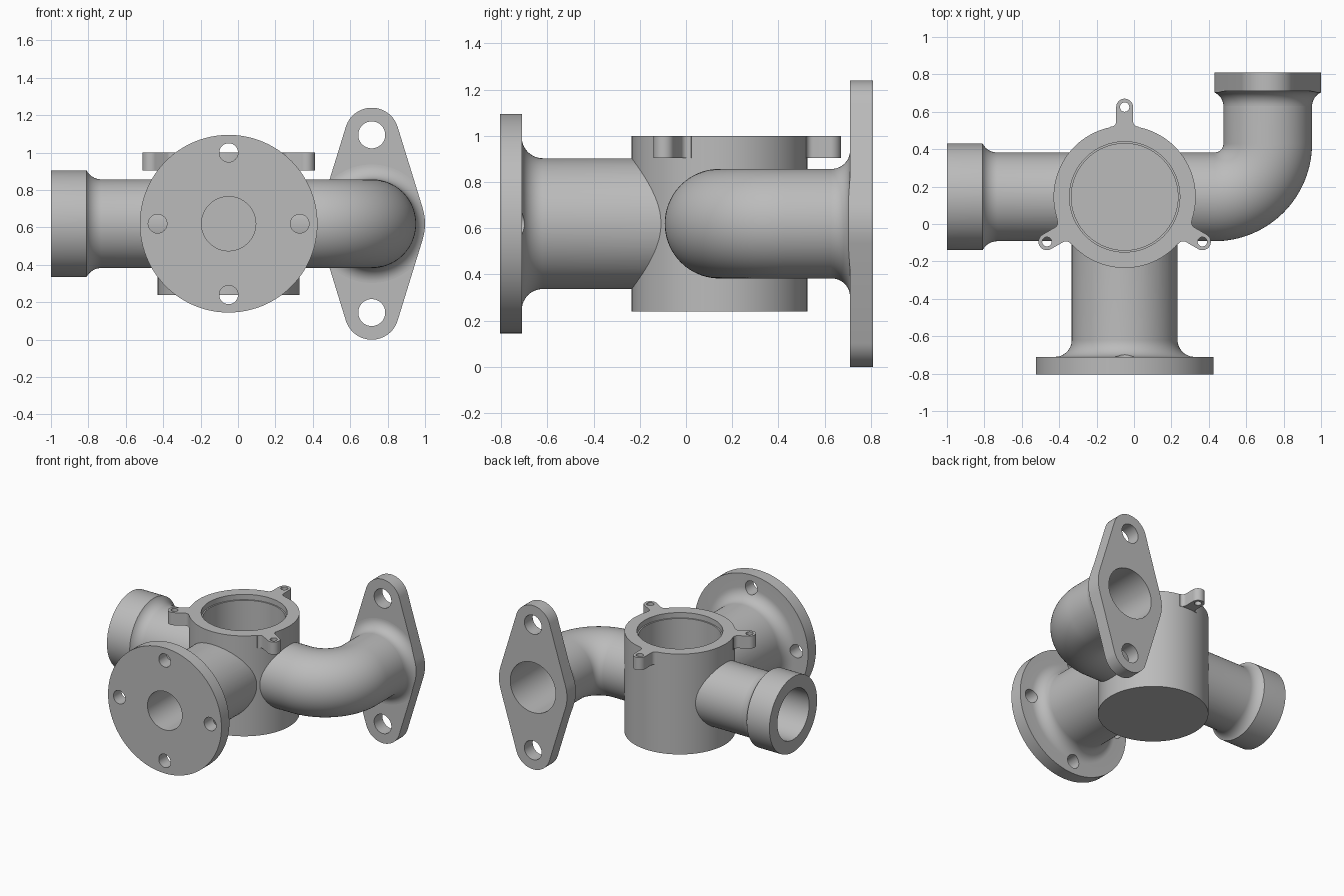
import bpy, bmesh
from math import sin, cos, pi, radians
from mathutils import Vector
from mathutils.geometry import convex_hull_2d

if "Cube" in bpy.data.objects:
    bpy.data.objects.remove(bpy.data.objects["Cube"])

SEGMENTS = 96
X, Y, Z = Vector((1, 0, 0)), Vector((0, 1, 0)), Vector((0, 0, 1))
HUB = Vector((-0.05, 0.145, 0.62))       # where the pipe axes meet
BASE = Vector((HUB.x, HUB.y, 0))
OUTLET = Vector((0.715, 0, 0.62))        # axis of the rear outlet

metal = bpy.data.materials.new("grey_metal")
metal.use_nodes = True
metal.diffuse_color = (0.5, 0.5, 0.5, 1)
metal.node_tree.nodes["Principled BSDF"].inputs["Base Color"].default_value = (0.5, 0.5, 0.5, 1)


def finish(name, bm):
    bmesh.ops.recalc_face_normals(bm, faces=bm.faces)
    mesh = bpy.data.meshes.new(name)
    bm.to_mesh(mesh)
    bm.free()
    mesh.materials.append(metal)
    obj = bpy.data.objects.new(name, mesh)
    bpy.context.collection.objects.link(obj)
    return obj


def sweep(name, stations, closed=False):
    """Skin rings given as (centre, axis, radius); cap the ends or close the loop."""
    bm = bmesh.new()
    rings = []
    for centre, axis, radius in stations:
        up = X if abs(axis.z) > 0.9 else Z
        side = axis.cross(up)
        angles = [2 * pi * i / SEGMENTS for i in range(SEGMENTS)]
        rings.append([bm.verts.new(centre + radius * (cos(a) * side + sin(a) * up)) for a in angles])
    pairs = list(zip(rings, rings[1:]))
    if closed:
        pairs.append((rings[-1], rings[0]))
    else:
        bm.faces.new(rings[0])
        bm.faces.new(rings[-1])
    for a, b in pairs:
        for i in range(SEGMENTS):
            j = (i + 1) % SEGMENTS
            bm.faces.new((a[i], a[j], b[j], b[i]))
    return finish(name, bm)


def lathe(name, origin, axis, profile, closed=False):
    return sweep(name, [(origin + axis * d, axis, r) for d, r in profile], closed)


def plate(name, outline, origin, u, v, depth):
    bm = bmesh.new()
    face = bm.faces.new([bm.verts.new(origin + u * p[0] + v * p[1]) for p in outline])
    extruded = bmesh.ops.extrude_face_region(bm, geom=[face], use_keep_orig=True)["geom"]
    bmesh.ops.translate(bm, verts=[g for g in extruded if isinstance(g, bmesh.types.BMVert)], vec=depth)
    return finish(name, bm)


def boolean(obj, tools, operation="DIFFERENCE"):
    """Apply the cutters to the part, then discard them."""
    for tool in tools:
        tool.hide_render = True
        mod = obj.modifiers.new("cut", "BOOLEAN")
        mod.object, mod.operation, mod.solver = tool, operation, "EXACT"
    bpy.context.view_layer.update()
    mesh = bpy.data.meshes.new_from_object(obj.evaluated_get(bpy.context.evaluated_depsgraph_get()))
    obj.modifiers.clear()
    obj.data = mesh
    for tool in tools:
        bpy.data.objects.remove(tool)


def fillet(d, r, size, sweep_angle=90, steps=12):
    """Concave flare that leaves a pipe of radius r at distance d."""
    angles = [radians(sweep_angle) * i / steps for i in range(steps + 1)]
    return [(d + size * sin(a), r + size * (1 - cos(a))) for a in angles]


def circle(cx, cy, r, start=0, end=360, steps=64):
    angles = [radians(start + (end - start) * i / steps) for i in range(steps + 1)]
    return [(cx + r * cos(a), cy + r * sin(a)) for a in angles]


def hole(origin, axis, start, end, r):
    return lathe("hole_cutter", origin, axis, [(start, r), (end, r)])


def clear_chamber(pipe):
    boolean(pipe, [hole(BASE, Z, 0, 1.2, 0.33)])


parts = []

# Central cup with a stepped rim
parts.append(lathe("central_cup", BASE, Z, [
    (0.24, 0.38), (1, 0.38), (1, 0.295), (0.96, 0.295), (0.96, 0.285), (0.34, 0.285)]))

# Three screw ears around the rim
root = circle(0.405, 0.075, 0.03, 180, 270, 8)
half = [(0.345, 0.075)] + root + circle(0.48, 0, 0.045, 90, 0, 16)
ear_outline = half + [(x, -y) for x, y in reversed(half[:-1])]
for label, angle in (("back", 90), ("right", 210), ("left", 330)):
    out = Vector((cos(radians(angle)), sin(radians(angle)), 0))
    ear = plate(label + "_ear", ear_outline, BASE + Z * 0.905, out, Z.cross(out), Z * 0.095)
    boolean(ear, [hole(BASE + out * 0.48, Z, 0.8, 1.1, 0.025)])
    parts.append(ear)

# Front pipe with its round bolted flange
front = lathe("front_flanged_pipe", HUB, -Y, [(0.15, 0.283)] + fillet(0.765, 0.283, 0.09) + [
    (0.855, 0.475), (0.95, 0.475), (0.95, 0.145), (0.385, 0.145)])
clear_chamber(front)
boolean(front, [hole(HUB + offset * 0.38, -Y, 0.8, 1.1, 0.05) for offset in (X, -X, Z, -Z)])
parts.append(front)

# Right pipe with a thicker collar
collar = lathe("right_collar_pipe", HUB, -X, [(0.15, 0.237)] + fillet(0.68, 0.237, 0.09, 62) + [
    (0.765, 0.285), (0.95, 0.285), (0.95, 0.19), (0.385, 0.19)])
clear_chamber(collar)
parts.append(collar)

# Left elbow turning to the back
BEND = Vector((0.43, 0.43, 0.62))
path = []
for i in range(33):
    a = pi / 2 * i / 32
    path.append((BEND + 0.285 * (sin(a) * X - cos(a) * Y), cos(a) * X + sin(a) * Y))
path.append((OUTLET + Y * 0.63, Y))
outer = [(HUB + X * 0.15, X, 0.237)] + [(c, t, 0.237) for c, t in path]
inner = [(c, t, 0.19) for c, t in reversed(path)] + [(HUB + X * 0.385, X, 0.19)]
elbow = sweep("left_elbow", outer + inner)
clear_chamber(elbow)
parts.append(elbow)

# Two-bolt diamond flange on the elbow
points = circle(0, 0, 0.285) + circle(0, 0.475, 0.145) + circle(0, -0.475, 0.145)
diamond = [points[i] for i in convex_hull_2d(points)]
flange = plate("diamond_flange", diamond, OUTLET + Y * 0.71, X, Z, Y * 0.1)
boolean(flange, [hole(OUTLET + Z * z, Y, 0.5, 1, r)
                 for z, r in ((0, 0.19), (0.475, 0.072), (-0.475, 0.072))])
parts.append(flange)

# Flared neck, trimmed to the flange outline
neck = lathe("elbow_neck", OUTLET, Y,
             fillet(0.63, 0.237, 0.08) + [(0.72, 0.317), (0.72, 0.19), (0.63, 0.19)], closed=True)
boolean(neck, [plate("outline_cutter", diamond, OUTLET + Y * 0.5, X, Z, Y * 0.4)], "INTERSECT")
parts.append(neck)

# Smooth curved walls, crisp edges
bpy.ops.object.select_all(action="DESELECT")
for part in parts:
    part.select_set(True)
bpy.context.view_layer.objects.active = parts[0]
bpy.ops.object.shade_smooth_by_angle(angle=radians(30))
